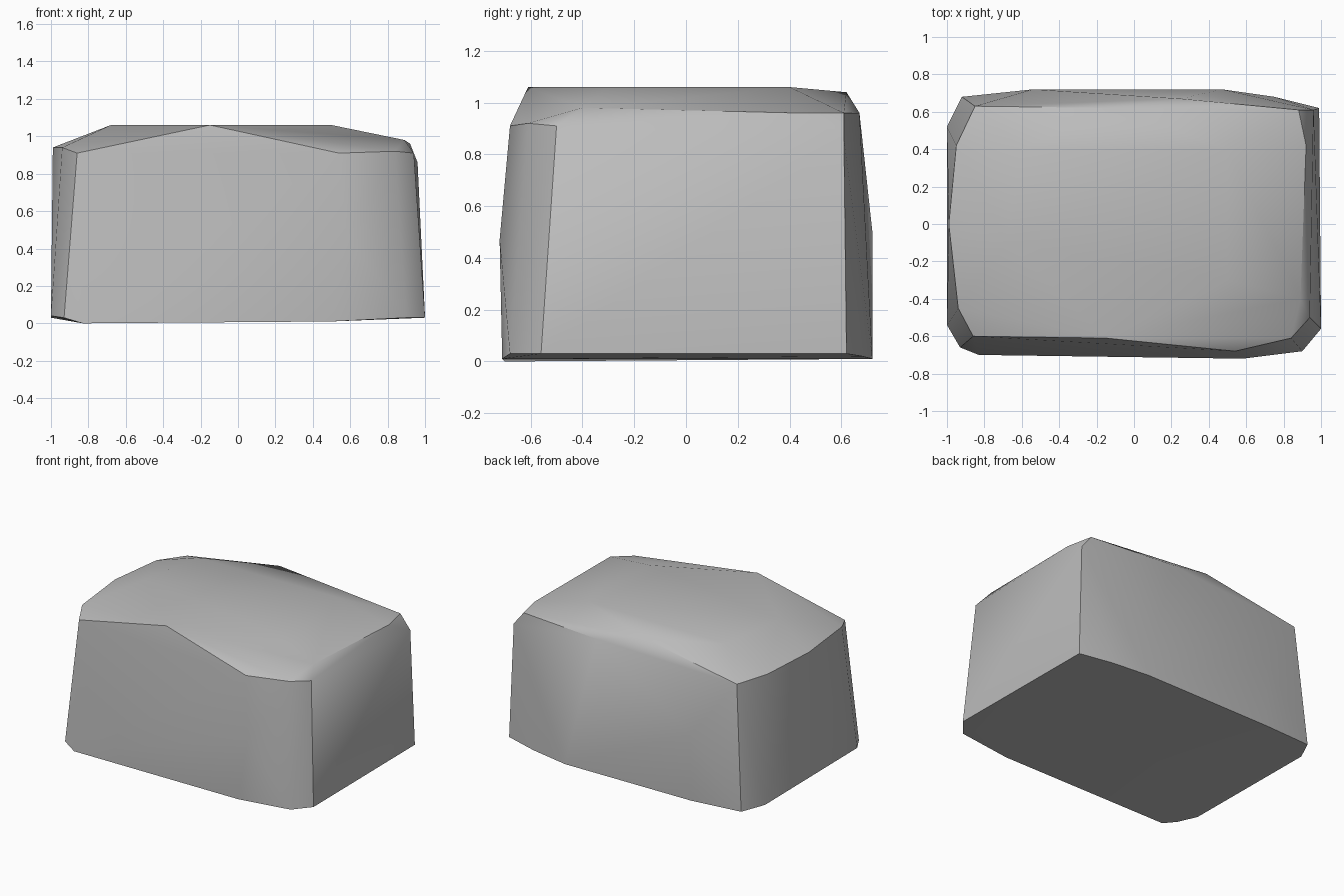
import bpy
import bmesh
import math

# Remove the default object
default_cube = bpy.data.objects.get("Cube")
if default_cube:
    bpy.data.objects.remove(default_cube, do_unlink=True)


def make_material(name, colour):
    """Plain flat material for viewport and render."""
    material = bpy.data.materials.new(name)
    material.use_nodes = True
    material.diffuse_color = colour
    shader = next(n for n in material.node_tree.nodes if n.type == "BSDF_PRINCIPLED")
    shader.inputs["Base Color"].default_value = colour
    return material


def make_hull(name, outlines, material):
    """Wrap a stack of outlines in a faceted convex block."""
    bm = bmesh.new()
    for outline in outlines:
        for point in outline:
            bm.verts.new(point)
    result = bmesh.ops.convex_hull(bm, input=bm.verts[:], use_existing_faces=False)
    inside = {v for v in result["geom_interior"] + result["geom_unused"]
              if isinstance(v, bmesh.types.BMVert)}
    bmesh.ops.delete(bm, geom=list(inside), context="VERTS")
    bmesh.ops.dissolve_limit(bm, angle_limit=math.radians(1),
                             verts=bm.verts[:], edges=bm.edges[:])
    bmesh.ops.recalc_face_normals(bm, faces=bm.faces[:])
    mesh = bpy.data.meshes.new(name)
    bm.to_mesh(mesh)
    bm.free()
    mesh.materials.append(material)
    block = bpy.data.objects.new(name, mesh)
    bpy.context.collection.objects.link(block)
    return block


# Underside, slightly tilted, with chipped corners
base = [
    (-1, -.54, .04), (-.93, -.66, .03), (-.83, -.7, 0), (.5, -.71, .01),
    (.9, -.68, .03), (1, -.56, .03), (.99, .62, .03), (.75, .68, .02),
    (.47, .72, .01), (-.54, .71, .01), (-.92, .68, .02), (-1, .52, .03),
]

# Gentle swelling of the front and back walls
belly = [(.58, -.72, .47), (-.54, .72, .5)]

# Shoulder, where the walls turn into the top
shoulder = [
    (-.94, -.45, .94), (-.86, -.6, .91), (.54, -.68, .91), (.84, -.61, .92),
    (.94, -.5, .91), (.89, -.4, .98), (.96, .61, .86), (.92, .42, .96),
    (.88, .61, .96), (.25, .67, .96), (-.85, .63, .91), (-.95, .42, .93),
    (-.99, 0, .94),
]

# Worn crown
crown = [
    (-.68, -.1, 1.06), (-.15, -.61, 1.06), (.5, -.3, 1.06),
    (.5, .4, 1.06), (-.1, .62, 1.04), (-.6, .4, 1.05),
]

stone = make_material("stone grey", (.5, .5, .5, 1))
boulder = make_hull("stone_block", [base, belly, shoulder, crown], stone)

# Soft shading that keeps the chipped edges crisp
bpy.ops.object.select_all(action="DESELECT")
boulder.select_set(True)
bpy.context.view_layer.objects.active = boulder
bpy.ops.object.shade_smooth_by_angle(angle=math.radians(38))
